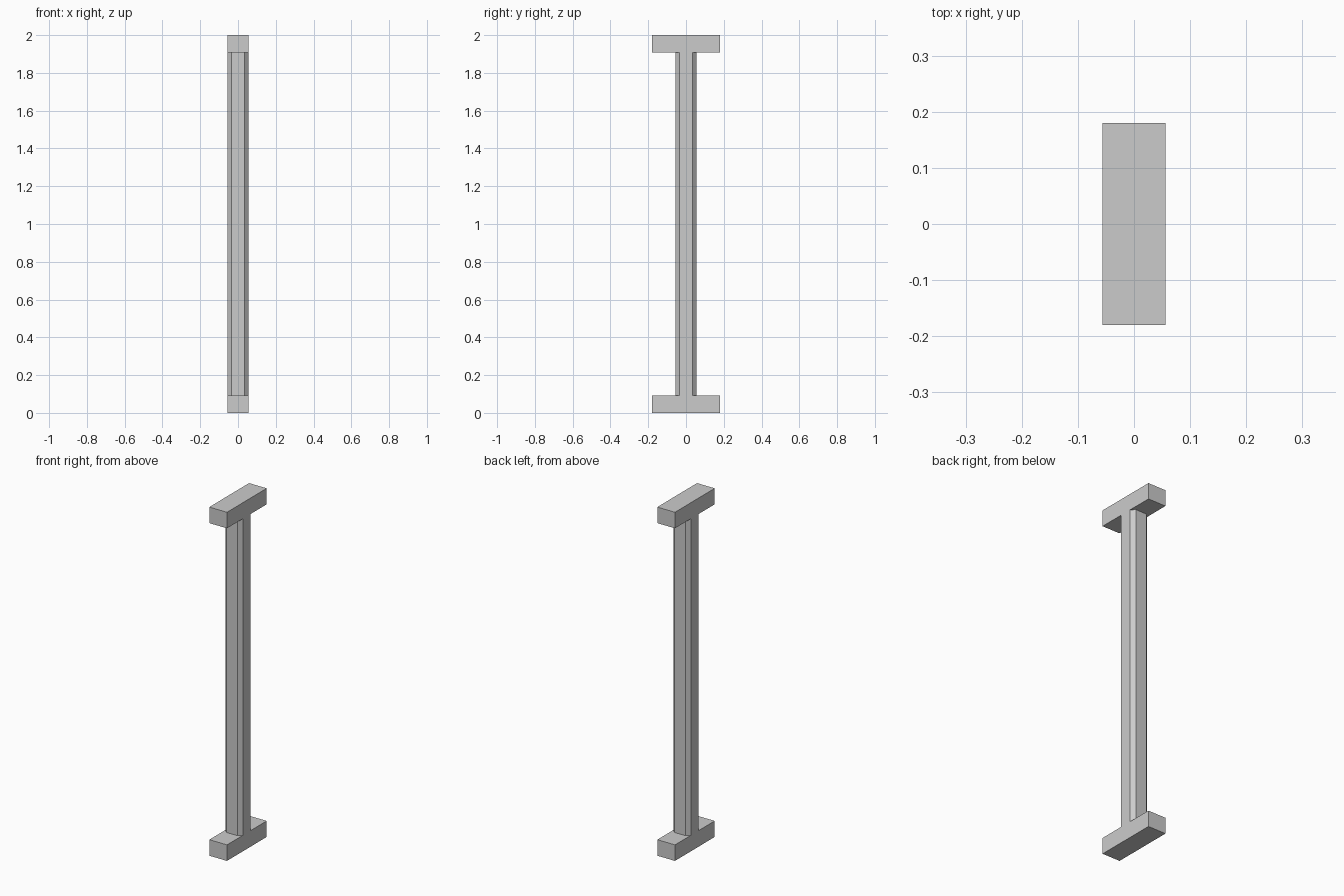
import bpy
import bmesh

if "Cube" in bpy.data.objects:
    bpy.data.objects.remove(bpy.data.objects["Cube"], do_unlink=True)

HEIGHT = 2.0
WIDTH = 0.112
PLATE_LENGTH = 0.36
PLATE_HEIGHT = 0.092
CHAMFER = 0.021

grey = bpy.data.materials.new("plain grey")
grey.use_nodes = True
colour = (0.6, 0.6, 0.6, 1)
grey.diffuse_color = colour
grey.node_tree.nodes["Principled BSDF"].inputs["Base Color"].default_value = colour


def add_box(name, size, z, chamfer=0):
    """Box centred at height z; a chamfer cuts the upright edges and opens the ends."""
    bm = bmesh.new()
    bmesh.ops.create_cube(bm, size=1)
    bmesh.ops.scale(bm, vec=size, verts=bm.verts)
    if chamfer:
        uprights = [e for e in bm.edges
                    if abs(e.verts[0].co.z - e.verts[1].co.z) > 0.01]
        bmesh.ops.bevel(bm, geom=uprights, offset=chamfer, segments=1, affect='EDGES')
        bm.normal_update()
        ends = [f for f in bm.faces if abs(f.normal.z) > 0.9]
        bmesh.ops.delete(bm, geom=ends, context='FACES_ONLY')
    mesh = bpy.data.meshes.new(name)
    bm.to_mesh(mesh)
    bm.free()
    mesh.materials.append(grey)
    obj = bpy.data.objects.new(name, mesh)
    obj.location.z = z
    bpy.context.collection.objects.link(obj)
    return obj


# Foot and head plates
plate = (WIDTH, PLATE_LENGTH, PLATE_HEIGHT)
add_box("foot_plate", plate, PLATE_HEIGHT / 2)
add_box("head_plate", plate, HEIGHT - PLATE_HEIGHT / 2)

# Chamfered post, its ends closed by the plates
add_box("post", (WIDTH, WIDTH, HEIGHT - 2 * PLATE_HEIGHT), HEIGHT / 2, CHAMFER)
